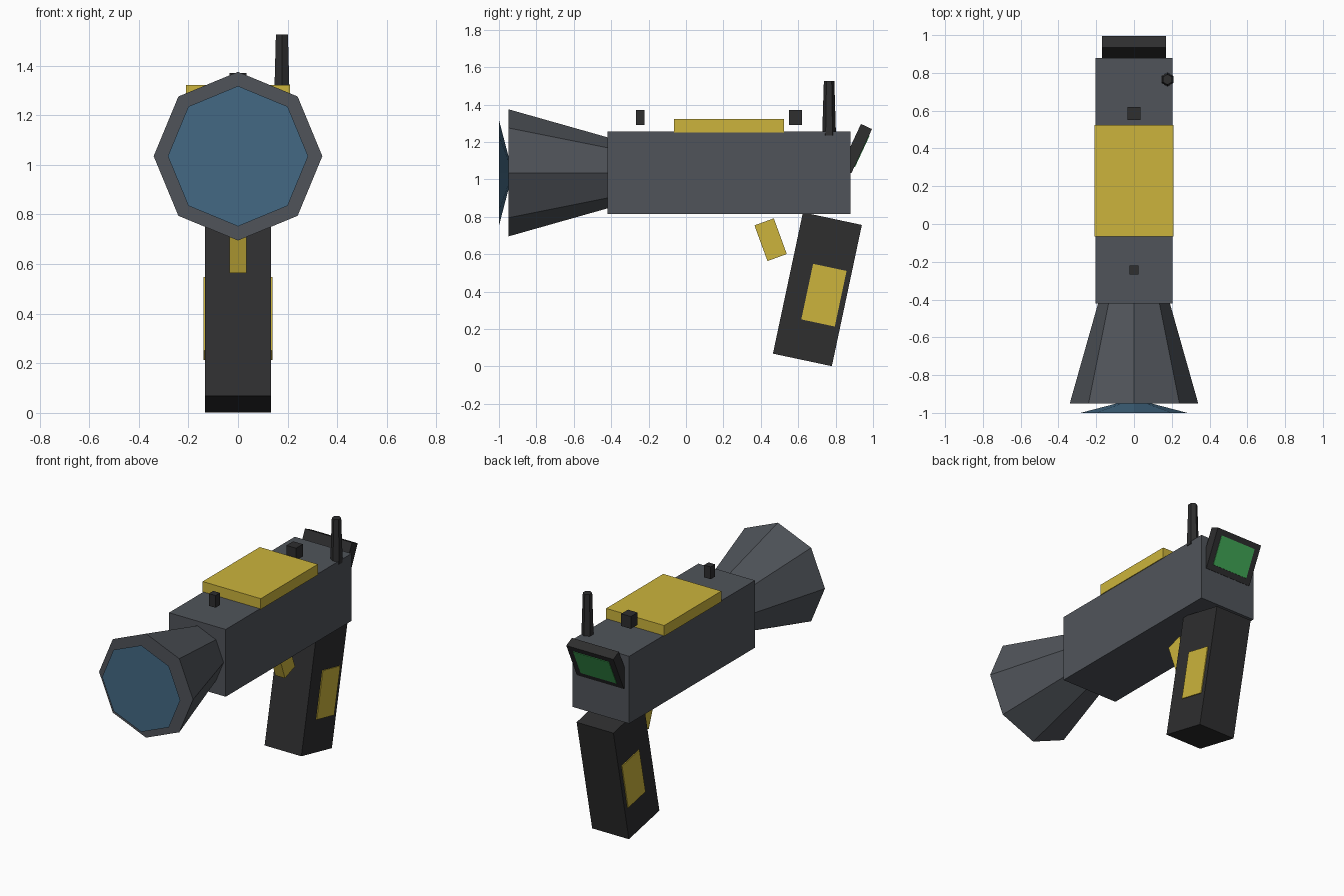
import bpy, bmesh
from math import radians
from mathutils import Matrix, Vector

if "Cube" in bpy.data.objects:
    bpy.data.objects.remove(bpy.data.objects["Cube"])


def material(name, r, g, b):
    lin = lambda c: ((c / 255 + 0.055) / 1.055) ** 2.4
    m = bpy.data.materials.new(name)
    m.diffuse_color = (lin(r), lin(g), lin(b), 1)
    m.use_nodes = True
    m.node_tree.nodes["Principled BSDF"].inputs["Base Color"].default_value = m.diffuse_color
    return m


GRAY = material("slate gray", 80, 84, 90)
DARK = material("charcoal", 46, 46, 47)
YELLOW = material("mustard yellow", 204, 180, 60)
BLUE = material("lens blue", 67, 105, 132)
GREEN = material("screen green", 66, 170, 87)


def finish(name, bm, mat, loc, tilt):
    mesh = bpy.data.meshes.new(name)
    bm.to_mesh(mesh)
    bm.free()
    mesh.materials.append(mat)
    ob = bpy.data.objects.new(name, mesh)
    ob.location = loc
    ob.rotation_euler.x = radians(tilt)
    bpy.context.collection.objects.link(ob)
    return ob


def box(name, mat, loc, size, tilt=0):
    bm = bmesh.new()
    bmesh.ops.create_cube(bm, size=1)
    bmesh.ops.scale(bm, vec=size, verts=bm.verts)
    return finish(name, bm, mat, loc, tilt)


def cone(name, mat, loc, sides, r1, r2, depth, tilt=0):
    bm = bmesh.new()
    bmesh.ops.create_cone(bm, cap_ends=True, segments=sides,
                          radius1=r1, radius2=r2, depth=depth)
    # Put a corner on the local y axis
    start = max(bm.verts, key=lambda v: v.co.xy.length).co.xy
    spin = Vector((0, 1)).angle_signed(start)
    bmesh.ops.rotate(bm, verts=bm.verts, matrix=Matrix.Rotation(spin, 3, 'Z'))
    return finish(name, bm, mat, loc, tilt)


# Main body and top cover
box("body", GRAY, (0, 0.23, 1.035), (0.41, 1.30, 0.44))
box("top_cover", YELLOW, (0, 0.23, 1.287), (0.42, 0.59, 0.07))

# Flared muzzle with the lens in front
cone("muzzle", GRAY, (0, -0.685, 1.035), 8, 0.34, 0.19, 0.53, -90)
cone("lens", BLUE, (0, -0.963, 1.035), 8, 0.283, 0.0, 0.074, -90)

# Sights and antenna
box("front_sight", DARK, (0, -0.244, 1.33), (0.048, 0.046, 0.08))
box("rear_sight", DARK, (0, 0.585, 1.33), (0.07, 0.07, 0.08))
cone("antenna", DARK, (0.177, 0.765, 1.38), 6, 0.037, 0.028, 0.29)

# Tilted display at the back, screen centred on its rear face
tilt = -25
centre = Vector((0, 0.91, 1.165))
normal = Matrix.Rotation(radians(tilt), 3, 'X') @ Vector((0, 1, 0))
box("display_housing", DARK, centre, (0.34, 0.065, 0.26), tilt)
box("display_screen", GREEN, centre + normal * 0.033, (0.26, 0.006, 0.187), tilt)

# Grip, side panels and trigger
box("grip", DARK, (0, 0.7025, 0.4125), (0.266, 0.322, 0.772), -12)
for side, label in ((-1, "left"), (1, "right")):
    box(label + "_grip_panel", YELLOW, (side * 0.1355, 0.7375, 0.381),
        (0.007, 0.183, 0.304), -12)
box("trigger", YELLOW, (0, 0.4525, 0.6775), (0.07, 0.11, 0.203), 20)
